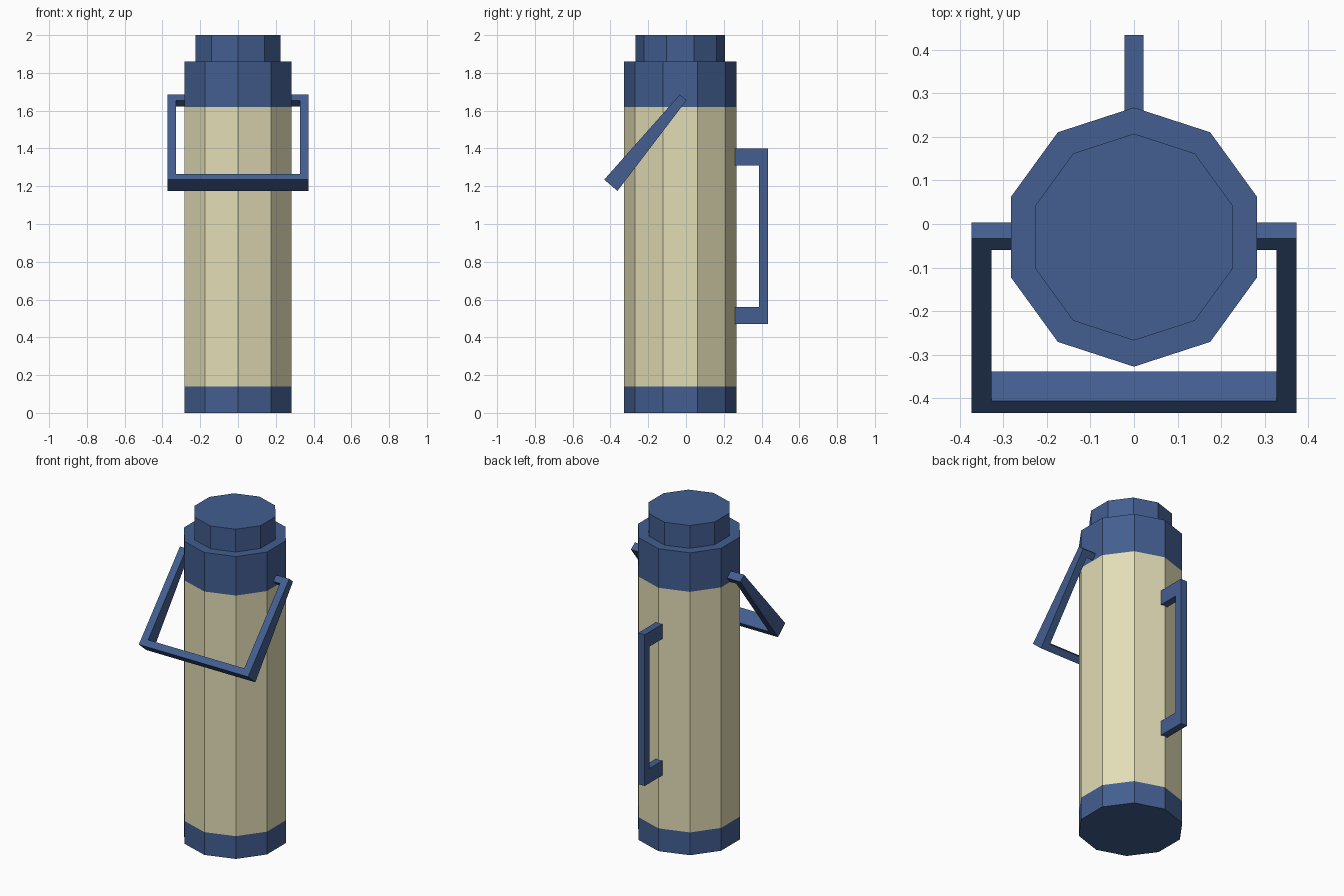
import bpy, bmesh, math
from mathutils import Vector

if "Cube" in bpy.data.objects:
    bpy.data.objects.remove(bpy.data.objects["Cube"])


def material(name, srgb):
    m = bpy.data.materials.new(name)
    lin = [((c / 255 + 0.055) / 1.055) ** 2.4 for c in srgb]
    m.diffuse_color = (*lin, 1)
    m.use_nodes = True
    m.node_tree.nodes["Principled BSDF"].inputs["Base Color"].default_value = m.diffuse_color
    return m


BLUE = material("navy blue", (67, 94, 144))
CREAM = material("cream", (226, 220, 181))


def finish(name, bm, mat):
    bmesh.ops.recalc_face_normals(bm, faces=bm.faces[:])
    me = bpy.data.meshes.new(name)
    bm.to_mesh(me)
    bm.free()
    me.materials.append(mat)
    ob = bpy.data.objects.new(name, me)
    bpy.context.collection.objects.link(ob)
    return ob


def bridge(name, loop_a, loop_b, mat):
    """Solid between two matching outlines."""
    bm = bmesh.new()
    a = [bm.verts.new(p) for p in loop_a]
    b = [bm.verts.new(p) for p in loop_b]
    bm.faces.new(a)
    bm.faces.new(b[::-1])
    n = len(a)
    for i in range(n):
        j = (i + 1) % n
        bm.faces.new((a[i], b[i], b[j], a[j]))
    return finish(name, bm, mat)


def decagon(radius, z):
    angles = [math.radians(90 + 36 * k) for k in range(10)]
    return [(radius * math.cos(t), -0.03 + radius * math.sin(t), z) for t in angles]


# Stacked ten-sided sections of the flask
for name, r, z0, z1, mat in (
    ("base_band", 0.297, 0.0, 0.14, BLUE),
    ("flask_body", 0.297, 0.14, 1.62, CREAM),
    ("shoulder_band", 0.297, 1.62, 1.86, BLUE),
    ("lid", 0.237, 1.86, 2.0, BLUE),
):
    bridge(name, decagon(r, z0), decagon(r, z1), mat)

# C-shaped handle on the back
outline = [(0.24, 0.47), (0.433, 0.47), (0.433, 1.40), (0.24, 1.40),
           (0.24, 1.31), (0.386, 1.31), (0.386, 0.56), (0.24, 0.56)]
bridge("back_handle", [(-0.022, y, z) for y, z in outline],
       [(0.022, y, z) for y, z in outline], BLUE)

# Tilted carrying bail, tapering thinner toward its pivots:
# outline is (x, fraction along the arm), mirrored left to right
half = [(0.327, 0.933), (0.327, 0.067), (0.26, 0.067),
        (0.26, 0.0), (0.372, 0.0), (0.372, 1.0)]
outline = half + [(-x, t) for x, t in reversed(half)]


def along(top, bottom):
    top, bottom = Vector((0, *top)), Vector((0, *bottom))
    return [top.lerp(bottom, t) + Vector((x, 0, 0)) for x, t in outline]


bridge("carrying_bail", along((-0.033, 1.685), (-0.433, 1.235)),
       along((0.003, 1.655), (-0.363, 1.175)), BLUE)
